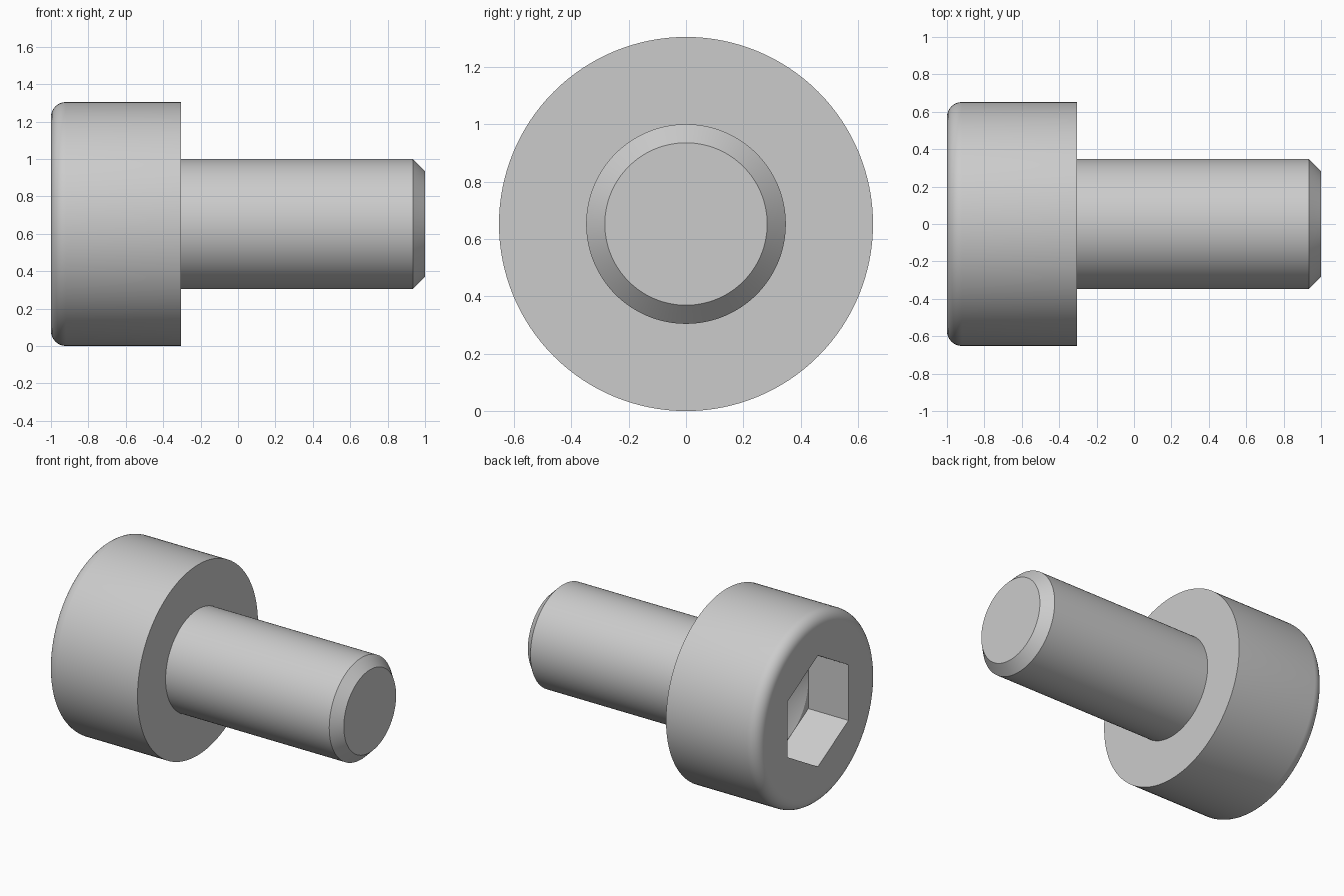
import bpy, bmesh
from math import sin, cos, pi, radians, sqrt, tan

if "Cube" in bpy.data.objects:
    bpy.data.objects.remove(bpy.data.objects["Cube"])

R_HEAD, R_SHANK = 0.652, 0.348
HEAD_END, FILLET, CHAMFER = -0.305, 0.08, 0.065
APOTHEM, DEPTH = 0.33, 0.304


def lathe(name, profile, sides):
    """Turn (x, radius) points around the screw axis; both ends lie on the axis."""
    bm = bmesh.new()
    rings = []
    for x, r in profile:
        n = sides if r > 0 else 1
        rings.append([bm.verts.new((x, r * sin(2 * pi * i / sides), R_HEAD + r * cos(2 * pi * i / sides)))
                      for i in range(n)])
    for a, b in zip(rings, rings[1:]):
        for i in range(sides):
            j = (i + 1) % sides
            quad = [a[i % len(a)], a[j % len(a)], b[j % len(b)], b[i % len(b)]]
            bm.faces.new(list(dict.fromkeys(quad)))
    bmesh.ops.recalc_face_normals(bm, faces=bm.faces)
    mesh = bpy.data.meshes.new(name)
    bm.to_mesh(mesh)
    bm.free()
    obj = bpy.data.objects.new(name, mesh)
    bpy.context.collection.objects.link(obj)
    return obj


# Screw body: rounded head, shank and chamfered tip
fillet = [(-1 + FILLET * (1 - sin(t)), R_HEAD - FILLET * (1 - cos(t)))
          for t in (pi / 2 * (1 - k / 8) for k in range(9))]
screw = lathe("cap_screw", [(-1, 0)] + fillet + [
    (HEAD_END, R_HEAD), (HEAD_END, R_SHANK), (1 - CHAMFER, R_SHANK),
    (1, R_SHANK - CHAMFER), (1, 0)], 128)

# Hex socket with a conical drilled bottom
floor = -1 + DEPTH
r_hex, r_drill = APOTHEM * 2 / sqrt(3), APOTHEM - 0.002
hex_cut = lathe("hex_socket_cutter", [(-1.2, 0), (-1.2, r_hex), (floor, r_hex), (floor, 0)], 6)
drill_cut = lathe("drill_point_cutter", [(floor - 0.1, 0), (floor - 0.1, r_drill), (floor, r_drill),
                                         (floor + r_drill * tan(radians(30)), 0)], 96)

bpy.context.view_layer.objects.active = screw
screw.select_set(True)
for cutter in (hex_cut, drill_cut):
    mod = screw.modifiers.new(cutter.name, 'BOOLEAN')
    mod.operation, mod.solver, mod.object = 'DIFFERENCE', 'EXACT', cutter
    bpy.ops.object.modifier_apply(modifier=mod.name)
    bpy.data.objects.remove(cutter)

bpy.ops.object.shade_smooth_by_angle(angle=radians(25))
